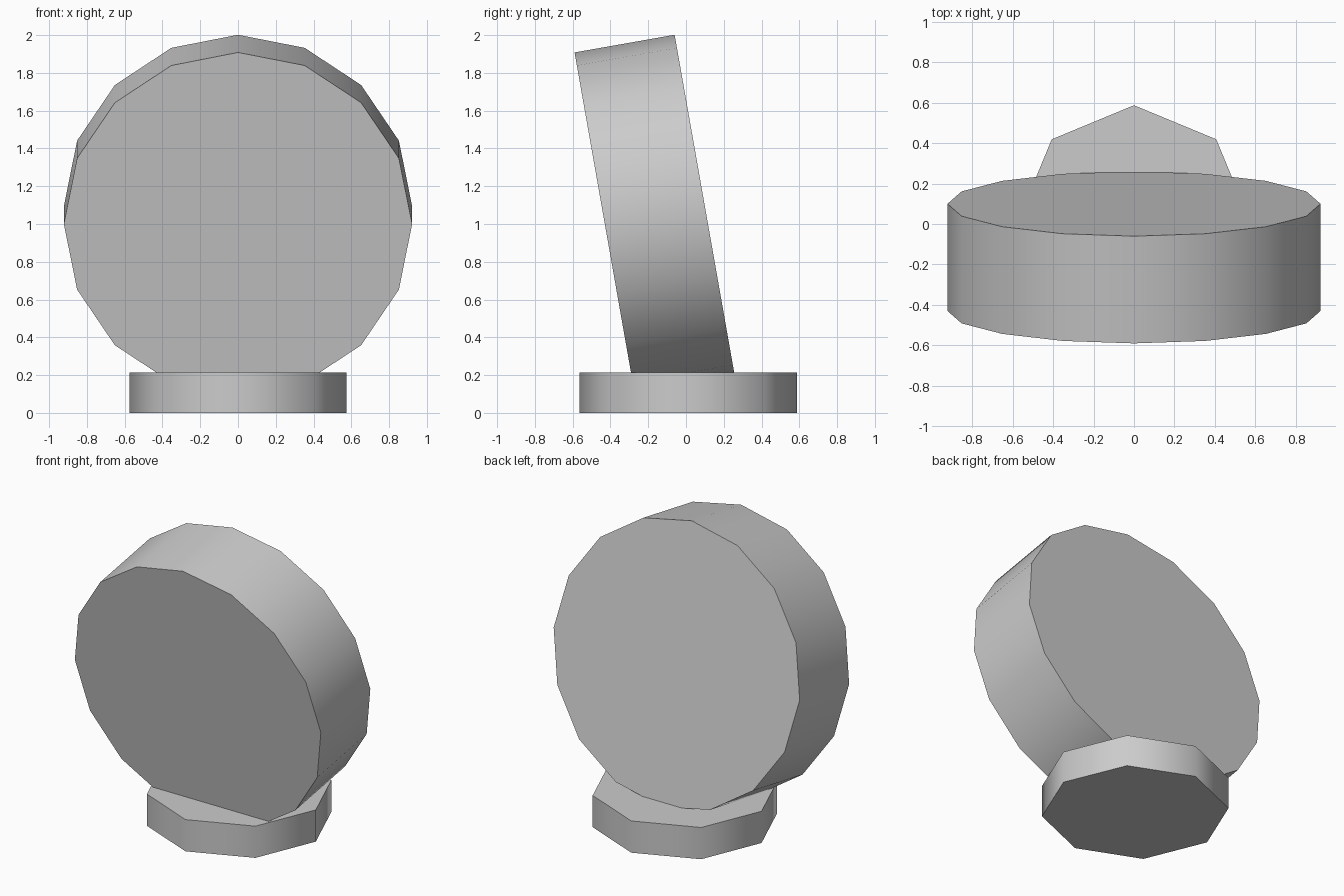
import bpy
import math

cube = bpy.data.objects.get("Cube")
if cube:
    bpy.data.objects.remove(cube, do_unlink=True)

grey = bpy.data.materials.new("light_grey")
grey.use_nodes = True
colour = (0.6, 0.6, 0.6, 1)
grey.diffuse_color = colour
grey.node_tree.nodes["Principled BSDF"].inputs["Base Color"].default_value = colour


def drum(name, sides, radius, depth, location, rotation):
    """Prism with flat caps and a smooth rim, one corner on its local y axis."""
    bpy.ops.mesh.primitive_cylinder_add(
        vertices=sides, radius=radius, depth=depth,
        location=location, rotation=rotation)
    obj = bpy.context.object
    obj.name = name
    obj.data.materials.append(grey)
    bpy.ops.object.shade_smooth_by_angle(angle=math.radians(60))
    return obj


# Low octagonal foot
base_height = 0.215
drum("base", 8, 0.575, base_height, (0, 0.012, base_height / 2), (0, 0, 0))

# Upright disc leaning toward the front, sunk into the foot
lean = math.radians(10)
drum("tilted_disc", 16, 0.922, 0.538, (0, -0.165, 1.047),
     (math.radians(90) + lean, 0, 0))
